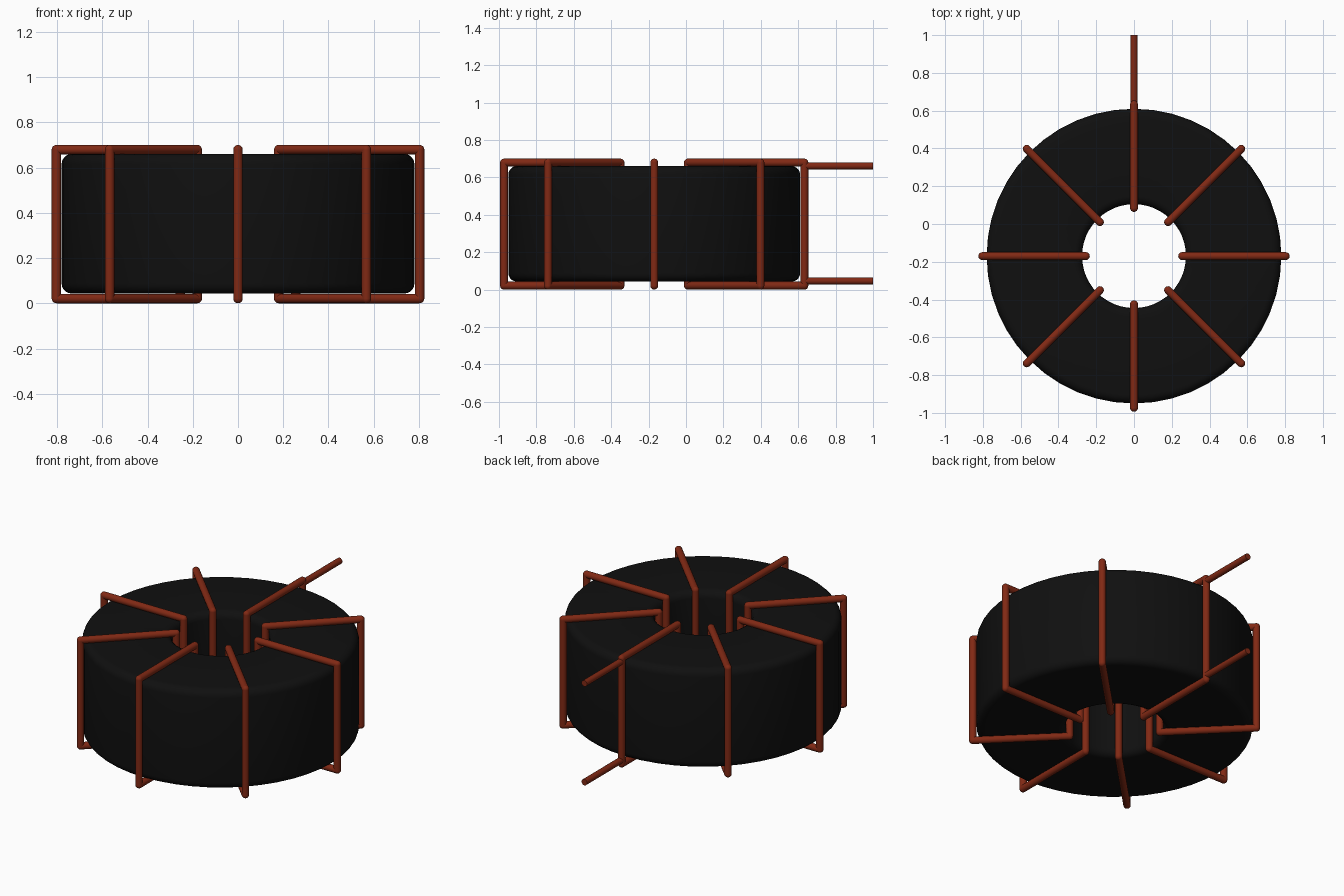
import bpy, bmesh, math
from mathutils import Vector, Matrix

if "Cube" in bpy.data.objects:
    bpy.data.objects.remove(bpy.data.objects["Cube"], do_unlink=True)

CENTRE_Y = -0.17
WIRE_R = 0.021


def make_material(name, rgb):
    m = bpy.data.materials.new(name)
    m.use_nodes = True
    m.diffuse_color = (*rgb, 1)
    bsdf = m.node_tree.nodes["Principled BSDF"]
    bsdf.inputs["Base Color"].default_value = (*rgb, 1)
    bsdf.inputs["Roughness"].default_value = 0.6
    return m


black = make_material("ferrite black", (0.005, 0.005, 0.005))
copper = make_material("copper red", (0.22, 0.022, 0.007))


def finish(bm, name, material, angle=35):
    bmesh.ops.recalc_face_normals(bm, faces=bm.faces)
    mesh = bpy.data.meshes.new(name)
    bm.to_mesh(mesh)
    bm.free()
    ob = bpy.data.objects.new(name, mesh)
    bpy.context.collection.objects.link(ob)
    mesh.materials.append(material)
    bpy.ops.object.select_all(action='DESELECT')
    ob.select_set(True)
    bpy.context.view_layer.objects.active = ob
    bpy.ops.object.shade_smooth_by_angle(angle=math.radians(angle))
    return ob


def add_rod(bm, a, b, r):
    a, b = Vector(a), Vector(b)
    turn = (b - a).to_track_quat('Z', 'Y').to_matrix().to_4x4()
    bmesh.ops.create_cone(bm, cap_ends=True, segments=16, radius1=r, radius2=r,
                          depth=(b - a).length,
                          matrix=Matrix.Translation((a + b) / 2) @ turn)


# Ring core: rounded rectangle section spun about the vertical axis
def ring_core(r_in, r_out, z0, z1, fillet, segments=48, steps=5):
    bm = bmesh.new()
    corners = [(r_out - fillet, z1 - fillet), (r_in + fillet, z1 - fillet),
               (r_in + fillet, z0 + fillet), (r_out - fillet, z0 + fillet)]
    section = []
    for i, (r, z) in enumerate(corners):
        for k in range(steps + 1):
            a = math.pi / 2 * (i + k / steps)
            section.append((r + fillet * math.cos(a), z + fillet * math.sin(a)))
    verts = [bm.verts.new((r, 0, z)) for r, z in section]
    edges = [bm.edges.new((v, verts[(i + 1) % len(verts)])) for i, v in enumerate(verts)]
    bmesh.ops.spin(bm, geom=verts + edges, cent=(0, 0, 0), axis=(0, 0, 1),
                   angle=math.tau, steps=segments, use_merge=True)
    bmesh.ops.remove_doubles(bm, verts=bm.verts, dist=0.0001)
    return finish(bm, "ring_core", black)


core = ring_core(0.275, 0.78, 0.043, 0.66, 0.045)
core.location.y = CENTRE_Y

# Eight rectangular wire turns with rounded corners
LOW, HIGH = WIRE_R, 0.70 - WIRE_R
loop = [(0.255, LOW), (0.803, LOW), (0.803, HIGH), (0.255, HIGH)]
for n in range(8):
    bm = bmesh.new()
    for i, (r, z) in enumerate(loop):
        r2, z2 = loop[(i + 1) % 4]
        add_rod(bm, (r, 0, z), (r2, 0, z2), WIRE_R)
        bmesh.ops.create_uvsphere(bm, u_segments=16, v_segments=10, radius=WIRE_R,
                                  matrix=Matrix.Translation((r, 0, z)))
    turn = finish(bm, f"wire_turn_{n + 1}", copper)
    turn.location.y = CENTRE_Y
    turn.rotation_euler.z = n * math.pi / 4

# Two straight leads leaving the back turn
for name, z in (("upper_lead", 0.661), ("lower_lead", 0.046)):
    bm = bmesh.new()
    add_rod(bm, (0, 0.63, z), (0, 1.0, z), 0.019)
    finish(bm, name, copper)
